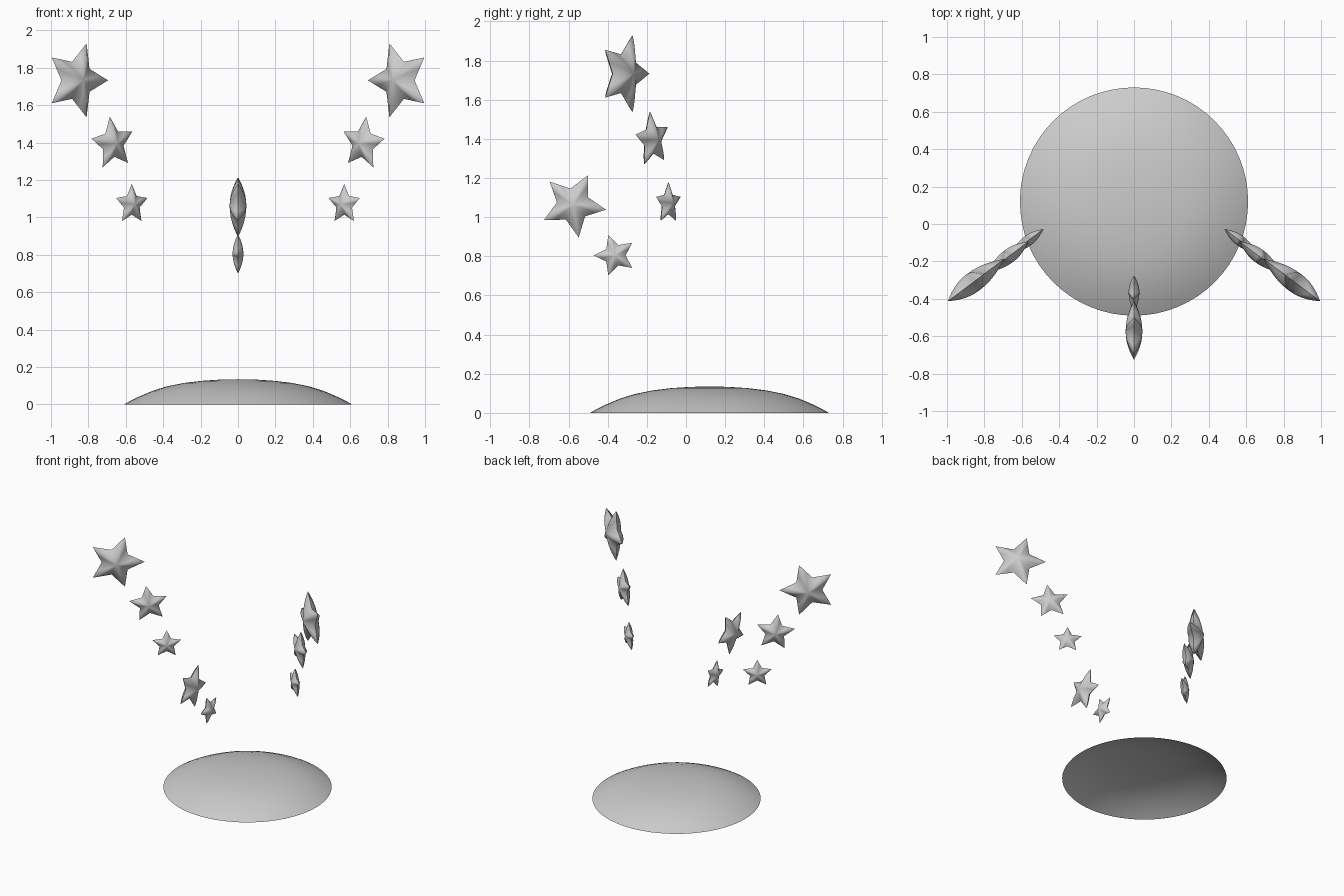
import bpy, bmesh
from math import sin, cos, pi, radians
from mathutils import Vector

if "Cube" in bpy.data.objects:
    bpy.data.objects.remove(bpy.data.objects["Cube"])


def finish(name, bm):
    bmesh.ops.recalc_face_normals(bm, faces=bm.faces)
    for f in bm.faces:
        f.smooth = True
    me = bpy.data.meshes.new(name)
    bm.to_mesh(me)
    bm.free()
    ob = bpy.data.objects.new(name, me)
    bpy.context.collection.objects.link(ob)
    return ob


def star(name, center, u, radius, angle, inner=0.5, puff=0.265):
    """Puffy five-pointed star in the vertical plane spanned by u and z."""
    c, u, v = Vector(center), Vector(u).normalized(), Vector((0, 0, 1))
    n = u.cross(v)
    # outline with a midpoint on each edge
    corners = []
    for i in range(10):
        a = radians(angle) + i * pi / 5
        r = radius * (inner if i % 2 else 1)
        corners.append(u * r * cos(a) + v * r * sin(a))
    outline = []
    for i, p in enumerate(corners):
        outline += [p, (p + corners[(i + 1) % 10]) / 2]
    count = len(outline)
    bm = bmesh.new()
    rim = [bm.verts.new(c + p) for p in outline]
    for side in (1, -1):
        prev = rim
        for t in (0.88, 0.72, 0.54, 0.36, 0.18):
            lift = n * side * radius * puff * (1 - t * t)
            ring = [bm.verts.new(c + p * t + lift) for p in outline]
            for i in range(count):
                j = (i + 1) % count
                bm.faces.new((prev[i], prev[j], ring[j], ring[i]))
            prev = ring
        tip = bm.verts.new(c + n * side * radius * puff)
        for i in range(count):
            bm.faces.new((prev[i], prev[(i + 1) % count], tip))
    # crisp seam between the two halves
    for i in range(count):
        bm.edges.get((rim[i], rim[(i + 1) % count])).smooth = False
    return finish(name, bm)


# shallow open dome base
bm = bmesh.new()
seg = 64
prev = None
for r, z in ((0.61, 0), (0.575, 0.02), (0.53, 0.042), (0.46, 0.072), (0.38, 0.097),
             (0.29, 0.115), (0.2, 0.126), (0.1, 0.133)):
    ring = [bm.verts.new((r * cos(2 * pi * i / seg), 0.12 + r * sin(2 * pi * i / seg), z))
            for i in range(seg)]
    if prev:
        for i in range(seg):
            j = (i + 1) % seg
            bm.faces.new((prev[i], prev[j], ring[j], ring[i]))
    prev = ring
top = bm.verts.new((0, 0.12, 0.135))
for i in range(seg):
    bm.faces.new((prev[i], prev[(i + 1) % seg], top))
finish("dome_base", bm)

# mirrored side rows of stars: x, y, z, radius, angle
side_stars = {
    "small": (0.568, -0.09, 1.07, 0.11, 90),
    "medium": (0.669, -0.172, 1.396, 0.145, 82),
    "large": (0.861, -0.312, 1.733, 0.208, 180),
}
for s, label in ((1, "right"), (-1, "left")):
    for size, (x, y, z, r, a) in side_stars.items():
        star(f"{size}_star_{label}", (s * x, y, z), (s * 0.8, -0.6, 0), r, a)

# centre stars at the front
star("small_star_front", (0, -0.363, 0.805), (0, 1, 0), 0.109, 36)
star("large_star_front", (0, -0.576, 1.063), (0, 1, 0), 0.169, 63.5)
